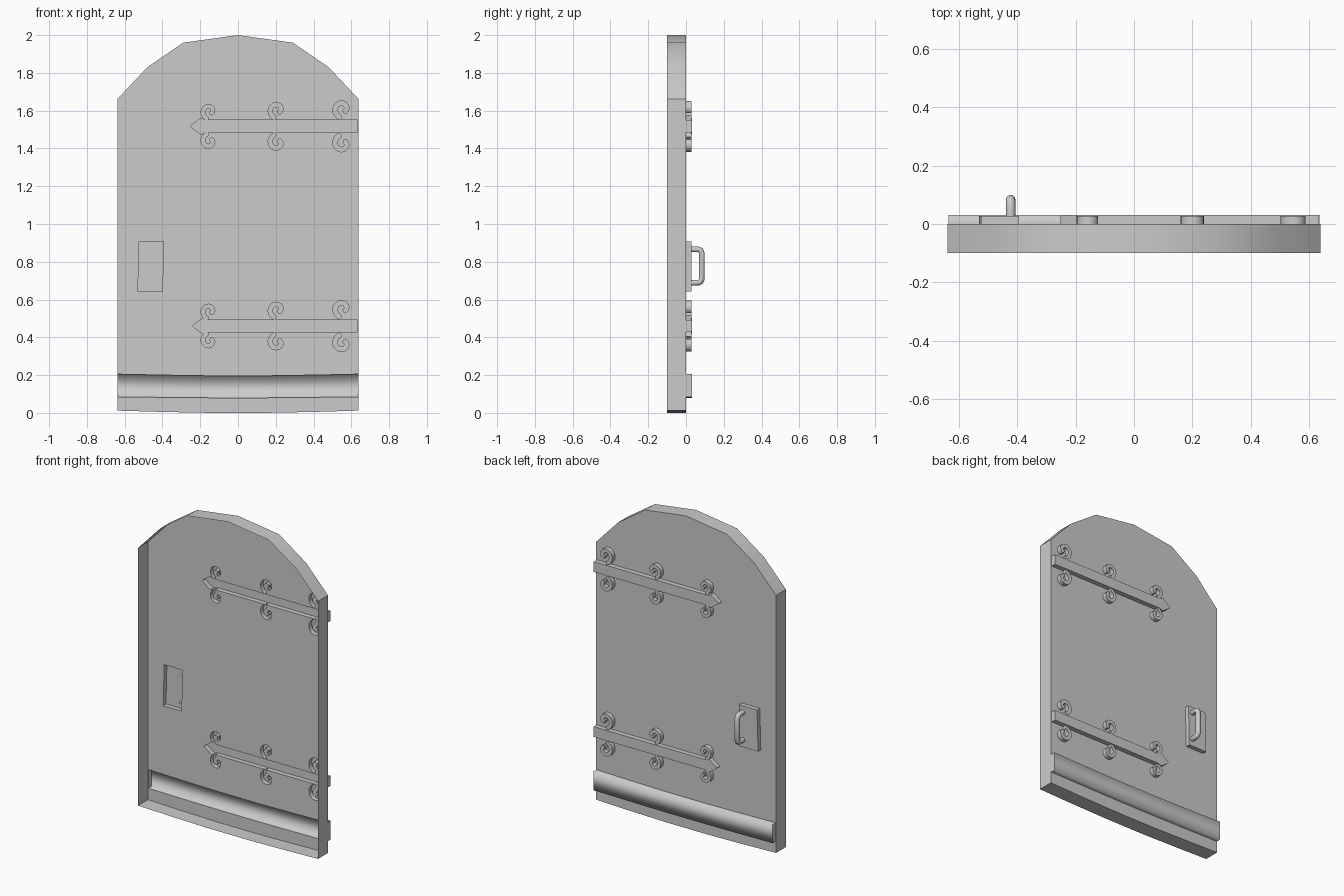
import bpy, bmesh, math

if "Cube" in bpy.data.objects:
    bpy.data.objects.remove(bpy.data.objects["Cube"])

grey = bpy.data.materials.new("plain_grey")
grey.diffuse_color = (0.6, 0.6, 0.6, 1)
grey.use_nodes = True
grey.node_tree.nodes["Principled BSDF"].inputs["Base Color"].default_value = grey.diffuse_color


def prism(name, pts, y0, y1):
    """Closed solid from an (x, z) outline, extruded along y."""
    bm = bmesh.new()
    f = bm.faces.new([bm.verts.new((x, y0, z)) for x, z in pts])
    top = bmesh.ops.extrude_face_region(bm, geom=[f])["geom"]
    bmesh.ops.translate(bm, vec=(0, y1 - y0, 0),
                        verts=[g for g in top if isinstance(g, bmesh.types.BMVert)])
    bmesh.ops.recalc_face_normals(bm, faces=bm.faces)
    me = bpy.data.meshes.new(name)
    bm.to_mesh(me)
    bm.free()
    me.materials.append(grey)
    ob = bpy.data.objects.new(name, me)
    bpy.context.collection.objects.link(ob)
    return ob


def curl(x, z, reach, sign):
    """Tapering scroll that leaves the strap and winds inwards."""
    s, n = reach / 0.123, 18
    cz = reach - 0.04 * s
    outer, inner = [], []
    for i in range(n + 1):
        t = i / n
        a = math.radians(-100 - 330 * t)
        r = 0.044 - 0.030 * t ** 0.8
        hw = 0.011 if t < 1 else 0.007
        for side, rr in ((outer, r + hw), (inner, r - hw)):
            side.append((x + s * rr * math.cos(a), z + sign * (cz + s * rr * math.sin(a))))
    return prism("hinge_curl", outer + inner[::-1], -0.03, 0.028)


# Arched door slab with a slightly bowed bottom edge
W = 0.638
arch = [(-W, 1.662), (-0.48, 1.83), (-0.29, 1.96), (0, 2.0),
        (0.29, 1.96), (0.48, 1.83), (W, 1.662)]
bow = [(W, 0.012), (0.4, 0.005), (0.14, 0), (-0.14, 0), (-0.4, 0.005), (-W, 0.012)]
door = prism("door_panel", arch + bow, -0.1, 0)

# Raised fittings that are hollow when seen from the front
parts = []
for zc, tip in ((1.517, -0.252), (0.46, -0.24)):
    h = 0.033
    parts.append(prism("hinge_strap", [
        (0.632, zc - h), (0.632, zc + h), (tip + 0.08, zc + h), (tip + 0.055, zc + 0.042),
        (tip + 0.008, zc + 0.008), (tip, zc), (tip + 0.008, zc - 0.008),
        (tip + 0.055, zc - 0.042), (tip + 0.08, zc - h)], -0.03, 0.031))
    for x, reach in ((-0.152, 0.118), (0.207, 0.129), (0.553, 0.138)):
        for sign in (1, -1):
            parts.append(curl(x, zc, reach, sign))

parts.append(prism("handle_plate", [(-0.53, 0.643), (-0.4, 0.643),
                                    (-0.395, 0.907), (-0.523, 0.907)], -0.03, 0.028))

# Kick bar follows the bow of the bottom edge
B = W - 0.003
bow_x = [(-B, 0.009), (-0.4, 0.004), (-0.14, 0), (0.14, 0), (0.4, 0.004), (B, 0.009)]
parts.append(prism("kick_bar", [(x, 0.196 + d) for x, d in bow_x]
                   + [(x, 0.08 + d * 0.6) for x, d in bow_x[::-1]], -0.03, 0.031))

# Fuse the fittings with the slab
for p in parts:
    m = door.modifiers.new("join", "BOOLEAN")
    m.operation, m.solver, m.object = "UNION", "EXACT", p
fused = bpy.data.meshes.new_from_object(
    door.evaluated_get(bpy.context.evaluated_depsgraph_get()))
door.modifiers.clear()
door.data = fused
for p in parts:
    bpy.data.objects.remove(p)

# Open the front of the shell; smooth the scrolls and the long bar edges
bm = bmesh.new()
bm.from_mesh(fused)
bmesh.ops.delete(bm, geom=[f for f in bm.faces if all(v.co.y < -0.099 for v in f.verts)],
                 context="FACES")
for f in bm.faces:
    f.smooth = True
    f.material_index = 0
for e in bm.edges:
    a, b = (v.co for v in e.verts)
    bar = min(a.y, b.y) > 0.03 and max(a.z, b.z) < 0.25 and abs(a.x - b.x) > abs(a.z - b.z)
    e.smooth = bar or (len(e.link_faces) == 2 and e.calc_face_angle(0) < math.radians(28))
bm.to_mesh(fused)
bm.free()
fused.materials.clear()
fused.materials.append(grey)

# Bent tube pull handle
path = [(0.027, 0.866), (0.06, 0.866), (0.073, 0.861), (0.08, 0.845),
        (0.08, 0.71), (0.073, 0.694), (0.06, 0.689), (0.027, 0.689)]
cu = bpy.data.curves.new("pull_handle", "CURVE")
cu.dimensions = "3D"
cu.bevel_depth, cu.bevel_resolution = 0.016, 3
sp = cu.splines.new("POLY")
sp.points.add(len(path) - 1)
for pt, (y, z) in zip(sp.points, path):
    pt.co = (-0.422, y + 0.004 * (y > 0.05), z, 1)
tmp = bpy.data.objects.new("tmp", cu)
bpy.context.collection.objects.link(tmp)
me = bpy.data.meshes.new_from_object(
    tmp.evaluated_get(bpy.context.evaluated_depsgraph_get()))
bpy.data.objects.remove(tmp)
me.materials.clear()
me.materials.append(grey)
for f in me.polygons:
    f.use_smooth = True
    f.material_index = 0
handle = bpy.data.objects.new("pull_handle", me)
bpy.context.collection.objects.link(handle)
